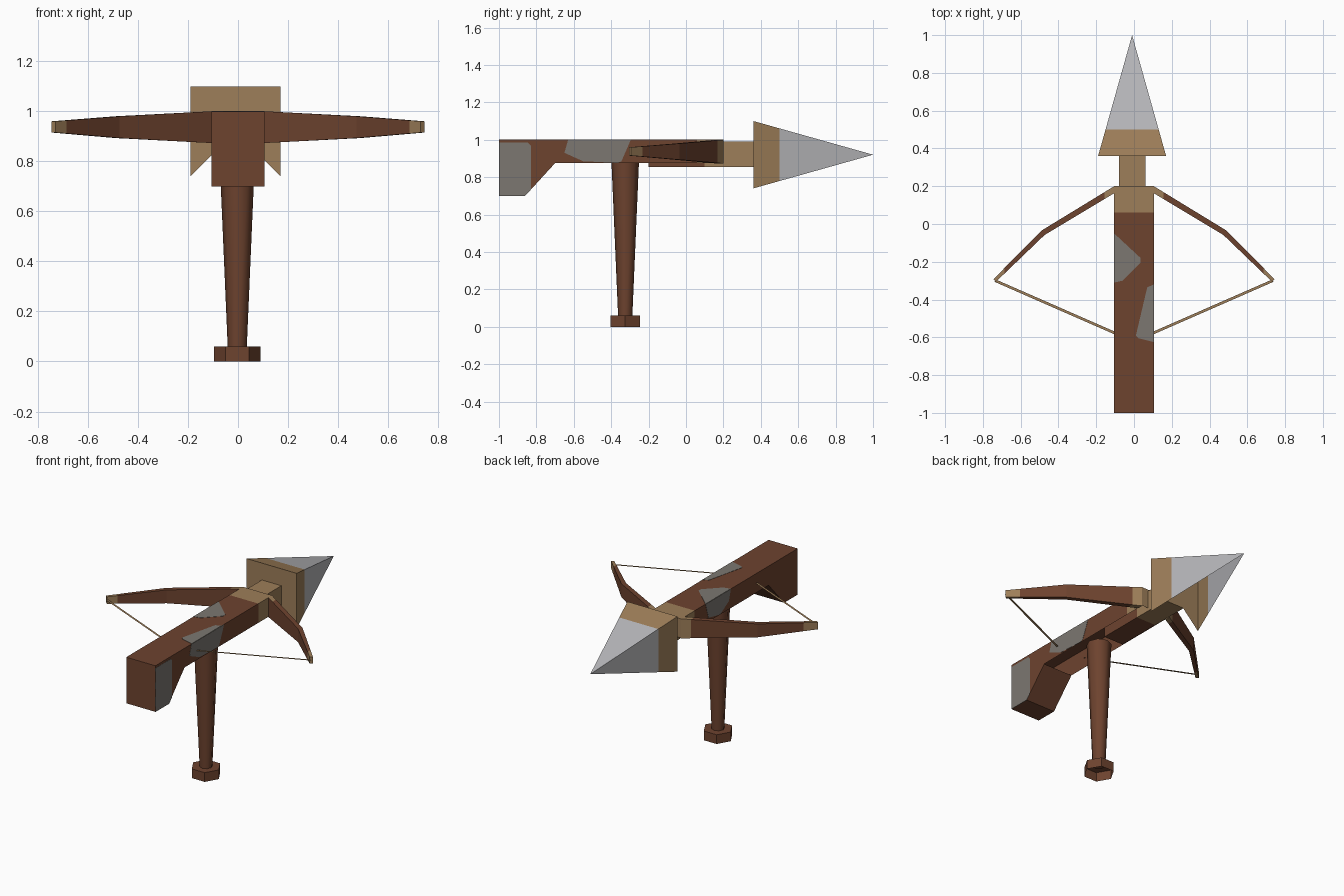
import bpy, bmesh, math
from mathutils import Vector

if "Cube" in bpy.data.objects:
    bpy.data.objects.remove(bpy.data.objects["Cube"])


def material(name, rgb):
    m = bpy.data.materials.new(name)
    m.diffuse_color = (*rgb, 1)
    m.use_nodes = True
    m.node_tree.nodes["Principled BSDF"].inputs["Base Color"].default_value = m.diffuse_color
    return m


BROWN = material("dark_wood", (0.155, 0.056, 0.028))
TAN = material("light_wood", (0.34, 0.21, 0.10))
GREY = material("grey_patch", (0.20, 0.185, 0.165))
STEEL = material("steel", (0.47, 0.47, 0.49))


def finish(bm, name, mats, rule=None, mirror=False):
    bm.normal_update()
    if rule:
        for f in bm.faces:
            f.material_index = rule(f.calc_center_median(), f.normal)
    me = bpy.data.meshes.new(name)
    bm.to_mesh(me)
    bm.free()
    for m in mats:
        me.materials.append(m)
    ob = bpy.data.objects.new(name, me)
    bpy.context.collection.objects.link(ob)
    if mirror:
        ob.modifiers.new("mirror", "MIRROR")
    return ob


def loft(rings, cap_start=True, cap_end=True):
    """Skin a list of equal-sized point rings."""
    bm = bmesh.new()
    vs = [[bm.verts.new(p) for p in r] for r in rings]
    n = len(rings[0])
    for a, b in zip(vs, vs[1:]):
        for i in range(n):
            j = (i + 1) % n
            bm.faces.new((a[i], a[j], b[j], b[i]))
    if cap_start:
        bm.faces.new(vs[0][::-1])
    if cap_end:
        bm.faces.new(vs[-1])
    bmesh.ops.recalc_face_normals(bm, faces=bm.faces)
    return bm


def cut(bm, co, no):
    bmesh.ops.bisect_plane(bm, geom=bm.verts[:] + bm.edges[:] + bm.faces[:],
                           plane_co=co, plane_no=no)


# Stock: side profile with a drop grip, hollow underneath
profile = [(-1, 1), (-1, .7), (-.86, .7), (-.70, .875), (.2, .875), (.2, 1)]
bm = loft([[(x, y, z) for y, z in profile] for x in (-.105, .105)])
under = [f for f in bm.faces if f.normal.z < -.9 and f.calc_center_median().z > .8]
bmesh.ops.delete(bm, geom=under, context="FACES_ONLY")
cut(bm, (0, .06, 0), (0, 1, 0))
finish(bm, "stock", [BROWN, TAN], lambda c, n: int(c.y > .06))


# Grey patches on the stock, as thin plates
def plate(name, pts, axis, at):
    def place(p, d):
        return (p[0], p[1], d) if axis == "z" else (d, p[0], p[1])
    finish(loft([[place(p, at + s * .0015) for p in pts] for s in (-1, 1)]), name, [GREY])


plate("top_patch_left", [(-.105, -.05), (.035, -.18), (.035, -.205), (-.06, -.3),
                         (-.105, -.31)], "z", 1)
plate("top_patch_right", [(.105, -.32), (.07, -.335), (.01, -.59), (.025, -.605),
                          (.105, -.625)], "z", 1)
plate("side_patch_right", [(-.65, .93), (-.63, 1), (-.295, 1), (-.345, .885), (-.365, .876),
                           (-.55, .885)], "x", .105)
plate("side_patch_left", [(-.05, 1), (-.31, 1), (-.29, .93), (-.2, .876), (-.08, .9)],
      "x", -.105)
plate("grip_patch_right", [(-1, .985), (-.845, .985), (-.83, .97), (-.83, .733),
                           (-.86, .7), (-1, .7)], "x", .105)

# Bow limbs: tapering bent bar, mirrored
stations = [((.105, .2), (.105, .163), .873, 1.0),
            ((.49, -.035), (.473, -.058), .893, .98),
            ((.745, -.293), (.73, -.305), .915, .96)]
bm = loft([[(*o, lo), (*o, hi), (*i, hi), (*i, lo)] for o, i, lo, hi in stations])
cut(bm, (.155, 0, 0), (1, 0, 0))
cut(bm, (.685, 0, 0), (1, 0, 0))
finish(bm, "bow_limbs", [BROWN, TAN],
       lambda c, n: int(c.x > .685 or (c.x < .155 and n.y > -.3)), mirror=True)

# Bowstring: flat ribbon, mirrored
a, b = Vector((.735, -.3, .938)), Vector((.1, -.578, .938))
side = Vector((b.y - a.y, a.x - b.x, 0)).normalized() * .007
bm = bmesh.new()
bm.faces.new([bm.verts.new(p) for p in (a + side, b + side, b - side, a - side)])
bmesh.ops.recalc_face_normals(bm, faces=bm.faces)
finish(bm, "bowstring", [TAN], mirror=True)

# Bolt shaft
bm = loft([[(-.08, y, .855), (.06, y, .855), (.06, y, .99), (-.08, y, .99)]
           for y in (-.2, .1, .36)])
finish(bm, "bolt_shaft", [BROWN, TAN], lambda c, n: int(c.y > .1))

# Bolt head: square pyramid, open along its lower side
bm = bmesh.new()
tip, mid = bm.verts.new((-.01, 1, .92)), bm.verts.new((-.01, .36, .92))
corners = [bm.verts.new((x, .36, z)) for x, z in
           ((-.19, .74), (-.19, 1.1), (.17, 1.1), (.17, .74))]
for p, q in zip(corners, corners[1:]):
    bm.faces.new((p, q, tip))
    bm.faces.new((q, p, mid))
bmesh.ops.recalc_face_normals(bm, faces=bm.faces)
bm.normal_update()
if sum(f.normal.z for f in bm.faces) < 0:
    bmesh.ops.reverse_faces(bm, faces=bm.faces)
cut(bm, (0, .5, 0), (0, 1, 0))
finish(bm, "bolt_head", [TAN, STEEL], lambda c, n: int(c.y > .5))


# Support post and hexagonal foot (open underneath)
def ring(r, z, n, turn=0):
    return [(-.003 + r * math.cos(turn + math.tau * i / n),
             -.325 + r * math.sin(turn + math.tau * i / n), z) for i in range(n)]


post = finish(loft([ring(.038, .055, 8), ring(.0735, .88, 8)]), "support_post", [BROWN])
for p in post.data.polygons:
    p.use_smooth = len(p.vertices) == 4
finish(loft([ring(.092, 0, 6), ring(.092, .06, 6)], cap_start=False), "post_foot", [BROWN])
